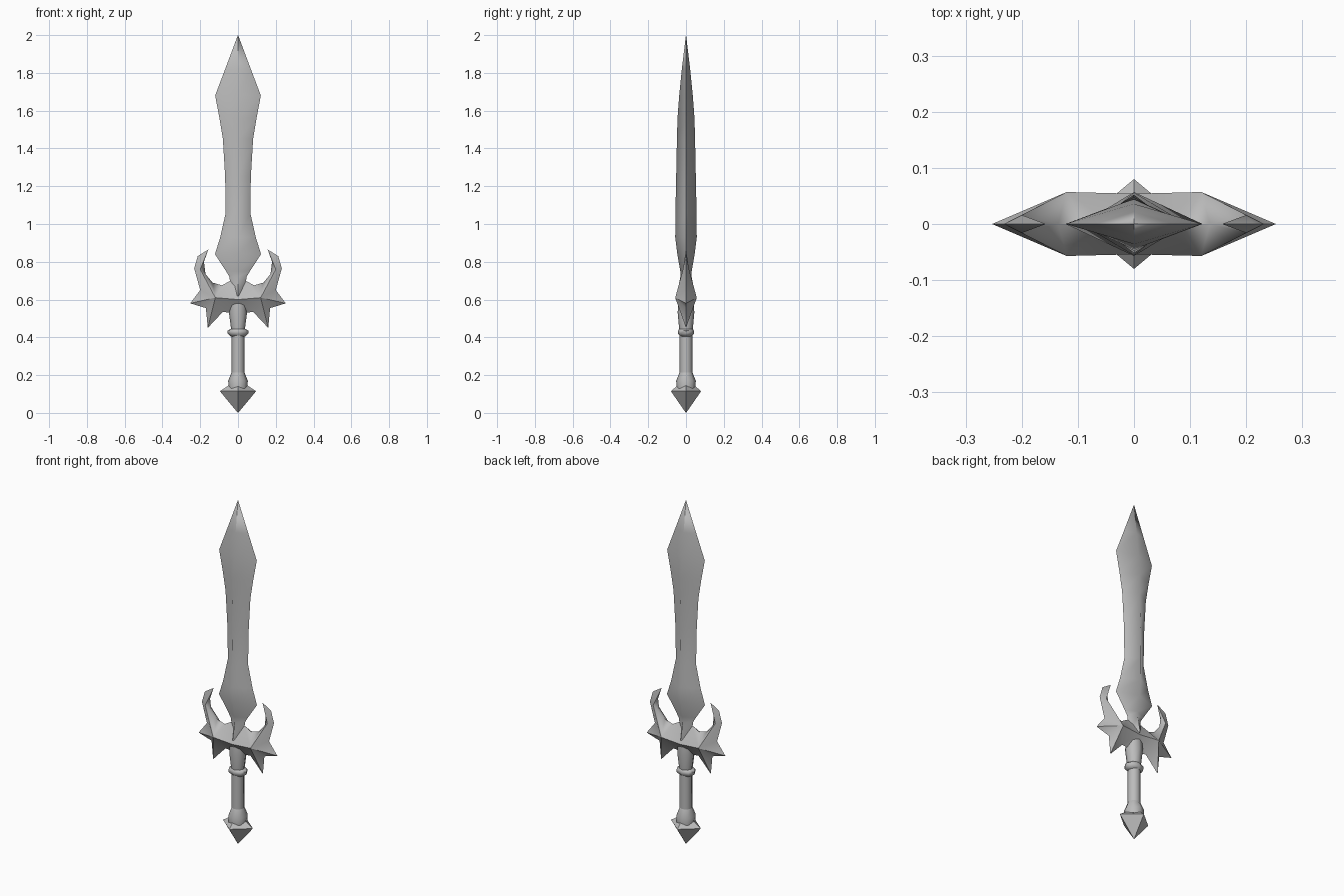
import bpy, bmesh, math

cube = bpy.data.objects.get("Cube")
if cube:
    bpy.data.objects.remove(cube)

steel = bpy.data.materials.new("grey_steel")
steel.use_nodes = True
GREY = (0.5, 0.5, 0.5, 1)
steel.diffuse_color = GREY
steel.node_tree.nodes["Principled BSDF"].inputs["Base Color"].default_value = GREY


def finish(bm, name, angle):
    """Weld, orient and shade a part, then add it to the scene."""
    bmesh.ops.remove_doubles(bm, verts=bm.verts, dist=0.0005)
    bmesh.ops.recalc_face_normals(bm, faces=bm.faces)
    mesh = bpy.data.meshes.new(name)
    bm.to_mesh(mesh)
    bm.free()
    mesh.materials.append(steel)
    obj = bpy.data.objects.new(name, mesh)
    bpy.context.collection.objects.link(obj)
    bpy.ops.object.select_all(action='DESELECT')
    obj.select_set(True)
    bpy.context.view_layer.objects.active = obj
    bpy.ops.object.shade_smooth_by_angle(angle=math.radians(angle))
    return obj


def loft(name, sections, sides, angle):
    """Stack elliptical rings given as (height, half width, half depth)."""
    bm = bmesh.new()
    rings = []
    for z, w, d in sections:
        turns = [2 * math.pi * i / sides for i in range(sides)]
        rings.append([bm.verts.new((w * math.cos(t), d * math.sin(t), z)) for t in turns])
    for low, high in zip(rings, rings[1:]):
        for i in range(sides):
            j = (i + 1) % sides
            bm.faces.new((low[i], low[j], high[j], high[i]))
    bm.faces.new(rings[0])
    bm.faces.new(rings[-1])
    return finish(bm, name, angle)


# Diamond-section blade with its tang sunk in the guard
loft("blade", [
    (0.62, 0.035, 0.05), (0.72, 0.045, 0.03), (0.75, 0.063, 0.03),
    (0.84, 0.122, 0.046), (0.93, 0.094, 0.057), (1.06, 0.065, 0.056),
    (1.25, 0.068, 0.052), (1.45, 0.08, 0.048), (1.56, 0.098, 0.045),
    (1.68, 0.121, 0.036), (1.82, 0.068, 0.022), (2.0, 0.0005, 0.0005)], 4, 85)

# Collar, ring, grip and lower flare
loft("collar", [(0.44, 0.036, 0.036), (0.53, 0.048, 0.044), (0.58, 0.045, 0.042)], 8, 50)
loft("grip_ring", [(0.405, 0.038, 0.03), (0.42, 0.055, 0.042),
                   (0.435, 0.055, 0.042), (0.445, 0.04, 0.036)], 8, 50)
loft("grip", [(0.2, 0.034, 0.034), (0.42, 0.034, 0.034)], 8, 50)
loft("grip_base", [(0.13, 0.05, 0.05), (0.17, 0.052, 0.052), (0.215, 0.034, 0.034)], 8, 50)

# Four-sided pointed pommel
loft("pommel", [(0, 0.0005, 0.0005), (0.115, 0.096, 0.08), (0.145, 0.05, 0.045)], 4, 40)

# Winged guard: a rim at mid depth joined to raised ridge points
ridges = {"hub": (0, 0.054, 0.6), "wing": (0.12, 0.057, 0.61), "horn": (0.2, 0.016, 0.76)}
rim = [
    ("hub", 0, 0.53), ("hub", 0.04, 0.53), ("wing", 0.08, 0.535),
    ("wing", 0.16, 0.45), ("wing", 0.17, 0.555), ("wing", 0.253, 0.58),
    ("wing", 0.2, 0.65), ("horn", 0.232, 0.765), ("horn", 0.213, 0.83),
    ("horn", 0.157, 0.865), ("horn", 0.18, 0.8), ("horn", 0.172, 0.735),
    ("wing", 0.135, 0.69), ("wing", 0.085, 0.675), ("hub", 0.04, 0.7), ("hub", 0, 0.7)]
bm = bmesh.new()
for sx in (1, -1):
    for sy in (1, -1):
        top = {k: bm.verts.new((x * sx, y * sy, z)) for k, (x, y, z) in ridges.items()}
        edge = [(k, bm.verts.new((x * sx, 0, z))) for k, x, z in rim]
        for (k0, a), (k1, b) in zip(edge, edge[1:]):
            bm.faces.new((a, b, top[k0]))
            if k0 != k1:
                bm.faces.new((b, top[k1], top[k0]))
finish(bm, "guard", 50)
